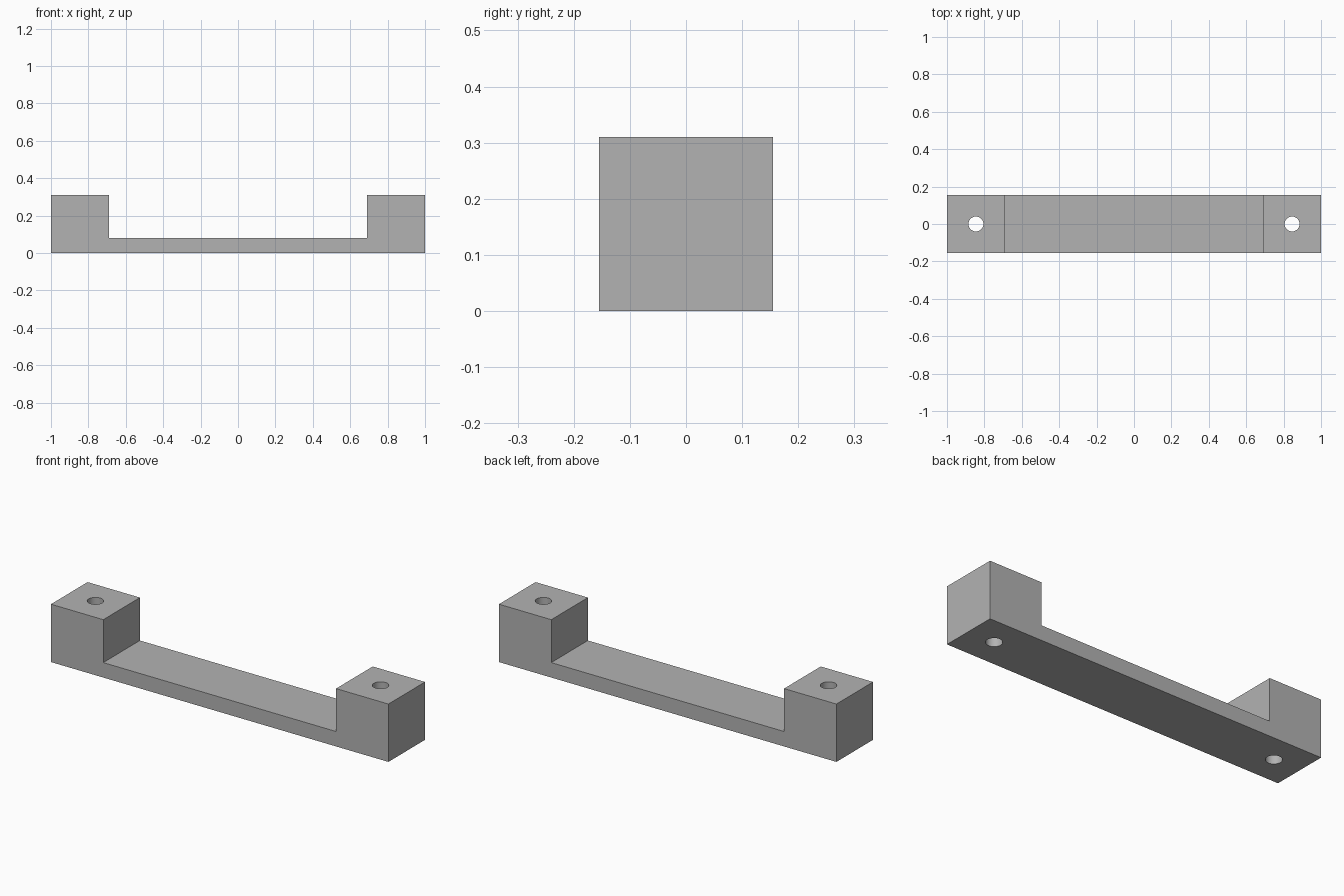
import bpy
import bmesh
from mathutils import Vector

if "Cube" in bpy.data.objects:
    bpy.data.objects.remove(bpy.data.objects["Cube"], do_unlink=True)

HALF_LENGTH, STEP_X = 1.0, 0.69
DEPTH, HEIGHT, BAR_HEIGHT = 0.31, 0.31, 0.08
HOLE_X, HOLE_RADIUS = 0.845, 0.04

# Plain grey material
grey = bpy.data.materials.new("grey")
grey.use_nodes = True
colour = (0.45, 0.45, 0.45, 1)
grey.diffuse_color = colour
grey.node_tree.nodes["Principled BSDF"].inputs["Base Color"].default_value = colour

# Bracket body: stepped side profile extruded from front to back
half = [(HALF_LENGTH, 0), (HALF_LENGTH, HEIGHT), (STEP_X, HEIGHT), (STEP_X, BAR_HEIGHT)]
profile = half + [(-x, z) for x, z in reversed(half)]
bm = bmesh.new()
face = bm.faces.new([bm.verts.new((x, -DEPTH / 2, z)) for x, z in profile])
extruded = bmesh.ops.extrude_face_region(bm, geom=[face])["geom"]
bmesh.ops.translate(bm, vec=Vector((0, DEPTH, 0)),
                    verts=[v for v in extruded if isinstance(v, bmesh.types.BMVert)])
bmesh.ops.recalc_face_normals(bm, faces=bm.faces)
mesh = bpy.data.meshes.new("mounting_bracket")
bm.to_mesh(mesh)
bm.free()
mesh.materials.append(grey)
bracket = bpy.data.objects.new("mounting_bracket", mesh)
bpy.context.collection.objects.link(bracket)

# Screw holes running right through both end blocks
for side in (-1, 1):
    bpy.ops.mesh.primitive_cylinder_add(vertices=32, radius=HOLE_RADIUS, depth=1,
                                        location=(side * HOLE_X, 0, HEIGHT / 2))
    cutter = bpy.context.object
    cutter.name = "hole_cutter"
    cutter.hide_render = True
    cutter.data.materials.append(grey)
    cut = bracket.modifiers.new("screw_hole", "BOOLEAN")
    cut.operation, cut.solver, cut.object = "DIFFERENCE", "EXACT", cutter
    bpy.context.view_layer.objects.active = bracket
    bpy.ops.object.modifier_apply(modifier=cut.name)
    bpy.data.objects.remove(cutter, do_unlink=True)

# Smooth hole walls with crisp edges
bpy.ops.object.select_all(action="DESELECT")
bracket.select_set(True)
bpy.context.view_layer.objects.active = bracket
bpy.ops.object.shade_smooth_by_angle()
